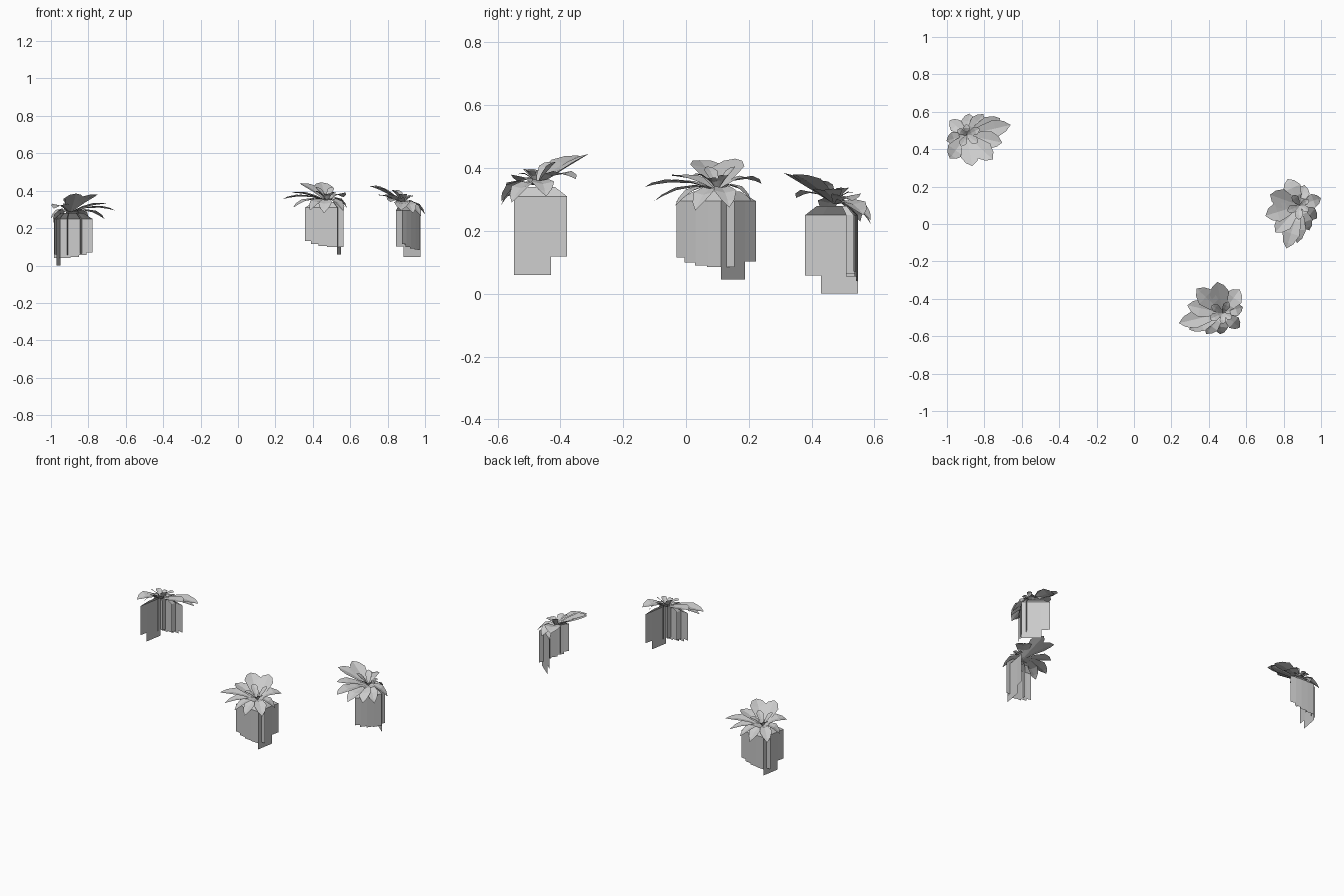
import bpy
import bmesh
from math import radians
from mathutils import Matrix, Vector

cube = bpy.data.objects.get("Cube")
if cube:
    bpy.data.objects.remove(cube, do_unlink=True)

grey = bpy.data.materials.new("leaf grey")
grey.use_nodes = True
colour = (0.6, 0.6, 0.6, 1)
grey.diffuse_color = colour
grey.node_tree.nodes["Principled BSDF"].inputs["Base Color"].default_value = colour

HEART = Vector((0, 0, 0.285))


def add_leaf(bm, tip, width, arch):
    """Pointed leaf folded along its midrib, arching from the heart to the tip."""
    tip = Vector(tip)
    side = Vector((-(tip - HEART).y, (tip - HEART).x, 0)).normalized()
    rows = []
    for t, w in ((0, 0.12), (0.35, 0.7), (0.65, 1), (0.87, 0.6)):
        mid = HEART.lerp(tip, t)
        mid.z += arch * 4 * t * (1 - t)
        edge = side * width * w / 2
        lift = Vector((0, 0, width * w * 0.1))
        rows.append([bm.verts.new(p) for p in (mid - edge + lift, mid, mid + edge + lift)])
    end = bm.verts.new(tip)
    for a, b in zip(rows, rows[1:]):
        for i in range(2):
            bm.faces.new((a[i], a[i + 1], b[i + 1], b[i]))
    for i in range(2):
        bm.faces.new((rows[-1][i], rows[-1][i + 1], end))


def add_strip(bm, start, stop, bottom):
    """Hanging frond with its upper end bent in towards the heart."""
    rows = []
    for z, pull in ((bottom, 1), (0.25, 1), (0.28, 0.6)):
        rows.append([bm.verts.new((x * pull, y * pull, z)) for x, y in (start, stop)])
    for a, b in zip(rows, rows[1:]):
        bm.faces.new((a[0], a[1], b[1], b[0]))


def build_mesh(name, helper, parts):
    mesh = bpy.data.meshes.new(name)
    bm = bmesh.new()
    for part in parts:
        helper(bm, *part)
    bm.to_mesh(mesh)
    bm.free()
    mesh.materials.append(grey)
    return mesh


# Broad leaves: raised at the back, drooping at the front
leaves = [
    ((-.235, -.055, .295), .095, .02),
    ((-.19, .04, .33), .095, .01),
    ((-.14, .13, .38), .105, .01),
    ((-.03, .165, .385), .105, 0),
    ((.09, .125, .305), .1, .025),
    ((.107, .03, .25), .075, .03),
    ((.09, -.08, .23), .075, .03),
    ((-.015, -.115, .22), .075, .03),
    ((-.09, -.112, .235), .075, .03),
    ((-.18, -.09, .25), .085, .025),
]
# Short young leaves around the heart
young = [
    ((.03, .06, .36), .04, .01),
    ((-.06, .04, .36), .045, .01),
    ((-.07, -.035, .335), .045, .015),
    ((.05, -.03, .33), .035, .015),
    ((0, -.06, .32), .035, .015),
]
# Hanging fronds: a front row, the long side panel, the far end, thin edge-on strips
strips = [
    ((-.116, -.058), (-.08, -.066), .07),
    ((-.085, -.062), (-.04, -.069), .055),
    ((-.045, -.066), (.005, -.071), .045),
    ((0, -.067), (.056, -.071), .04),
    ((.055, -.072), (.076, .045), 0),
    ((.074, .04), (.086, .096), .058),
    ((.055, -.045), (.088, -.045), .04),
    ((-.06, -.064), (-.05, -.035), .065),
    ((.015, -.068), (.02, -.035), .055),
]

meshes = {
    "broad_leaves": build_mesh("broad_leaves", add_leaf, leaves),
    "young_leaves": build_mesh("young_leaves", add_leaf, young),
    "hanging_fronds": build_mesh("hanging_fronds", add_strip, strips),
}

# Three copies of the plant, turned and placed
plants = {
    "front_plant": ((.475, -.475, .06), 0),
    "left_plant": ((.885, .1, .045), 60),
    "back_plant": ((-.895, .475, 0), 180),
}
for plant, (place, turn) in plants.items():
    for part, mesh in meshes.items():
        obj = bpy.data.objects.new(f"{plant}_{part}", mesh)
        obj.matrix_world = Matrix.Translation(place) @ Matrix.Rotation(radians(turn), 4, "Z")
        bpy.context.collection.objects.link(obj)
